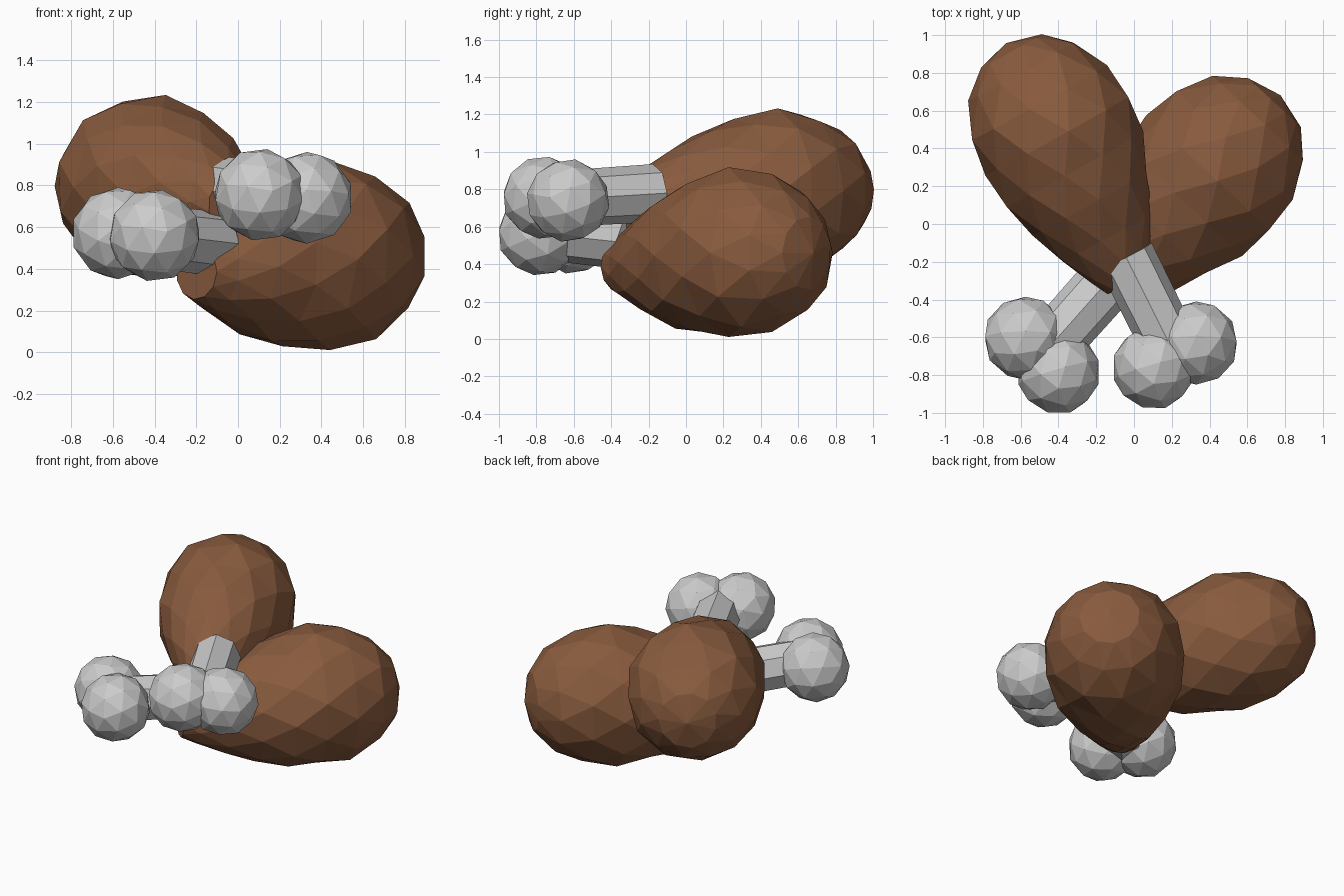
import bpy, bmesh, math
from mathutils import Vector, Matrix

if "Cube" in bpy.data.objects:
    bpy.data.objects.remove(bpy.data.objects["Cube"])

meat_mat = bpy.data.materials.new("roast_meat")
meat_mat.diffuse_color = (0.25, 0.105, 0.048, 1)
meat_mat.use_nodes = True
meat_mat.node_tree.nodes["Principled BSDF"].inputs["Base Color"].default_value = meat_mat.diffuse_color

# (distance along axis, radius, sag of the neck)
PROFILE = [(.41, .19, 0), (.29, .325, 0), (.1, .42, 0), (-.1, .445, 0),
           (-.3, .42, .015), (-.5, .36, .035), (-.7, .275, .05),
           (-.87, .185, .065), (-.97, .13, .075)]


def finish(bm, name, mat=None):
    bmesh.ops.recalc_face_normals(bm, faces=bm.faces)
    me = bpy.data.meshes.new(name)
    bm.to_mesh(me)
    bm.free()
    ob = bpy.data.objects.new(name, me)
    bpy.context.collection.objects.link(ob)
    if mat:
        me.materials.append(mat)
    return ob


def meat(name, centre, axis, sag, scale, n=11):
    # faceted teardrop: staggered rings joined by triangles
    d = Vector(axis).normalized()
    side = d.cross(Vector((0, 0, 1))).normalized()
    up = side.cross(d)
    c, sag = Vector(centre), Vector(sag).normalized()
    bm = bmesh.new()
    rings = []
    for k, (t, r, o) in enumerate(PROFILE):
        ring = []
        for i in range(n):
            a = 2 * math.pi * (i + 0.5 * k) / n
            wob = 1 + 0.02 * math.sin(5 * i + 3 * k)
            ring.append(bm.verts.new(c + d * t + sag * o + (side * math.cos(a)
                        + up * math.sin(a)) * r * scale * wob))
        rings.append(ring)
    pole = bm.verts.new(c + d * .46)
    for i in range(n):
        bm.faces.new((pole, rings[0][i], rings[0][(i + 1) % n]))
    for p, q in zip(rings, rings[1:]):
        for i in range(n):
            j = (i + 1) % n
            bm.faces.new((p[i], q[i], p[j]))
            bm.faces.new((p[j], q[i], q[j]))
    bm.faces.new(rings[-1])
    finish(bm, name, meat_mat)


def bone(name, start, knobs):
    # eight-sided shaft with two faceted knobs
    bm = bmesh.new()
    a = Vector(start)
    b = sum((Vector(k) for k in knobs), Vector()) / 2
    rot = (b - a).to_track_quat('Z', 'Y').to_matrix().to_4x4()
    bmesh.ops.create_cone(bm, cap_ends=True, segments=8, radius1=.155, radius2=.15,
                          depth=(b - a).length, matrix=Matrix.Translation((a + b) / 2) @ rot)
    finish(bm, name + "_shaft")
    for i, k in enumerate(knobs):
        bm = bmesh.new()
        bmesh.ops.create_icosphere(bm, subdivisions=2, radius=.223,
                                   matrix=Matrix.Translation(k) @ Matrix.Rotation(.4 + i, 4, 'X'))
        finish(bm, f"{name}_knob_{i + 1}")


# upper drumstick
meat("upper_meat", (-.455, .555, .79), (-.48, .87, .02), (-.5, -.2, -.7), .99)
bone("upper_bone", (-.045, -.17, .78), [(.105, -.76, .755), (.33, -.63, .74)])

# lower drumstick
meat("lower_meat", (.462, .345, .46), (.68, .73, 0), (0, 0, -1), 1.02)
bone("lower_bone", (-.11, -.27, .52), [(-.4, -.785, .56), (-.575, -.605, .57)])
